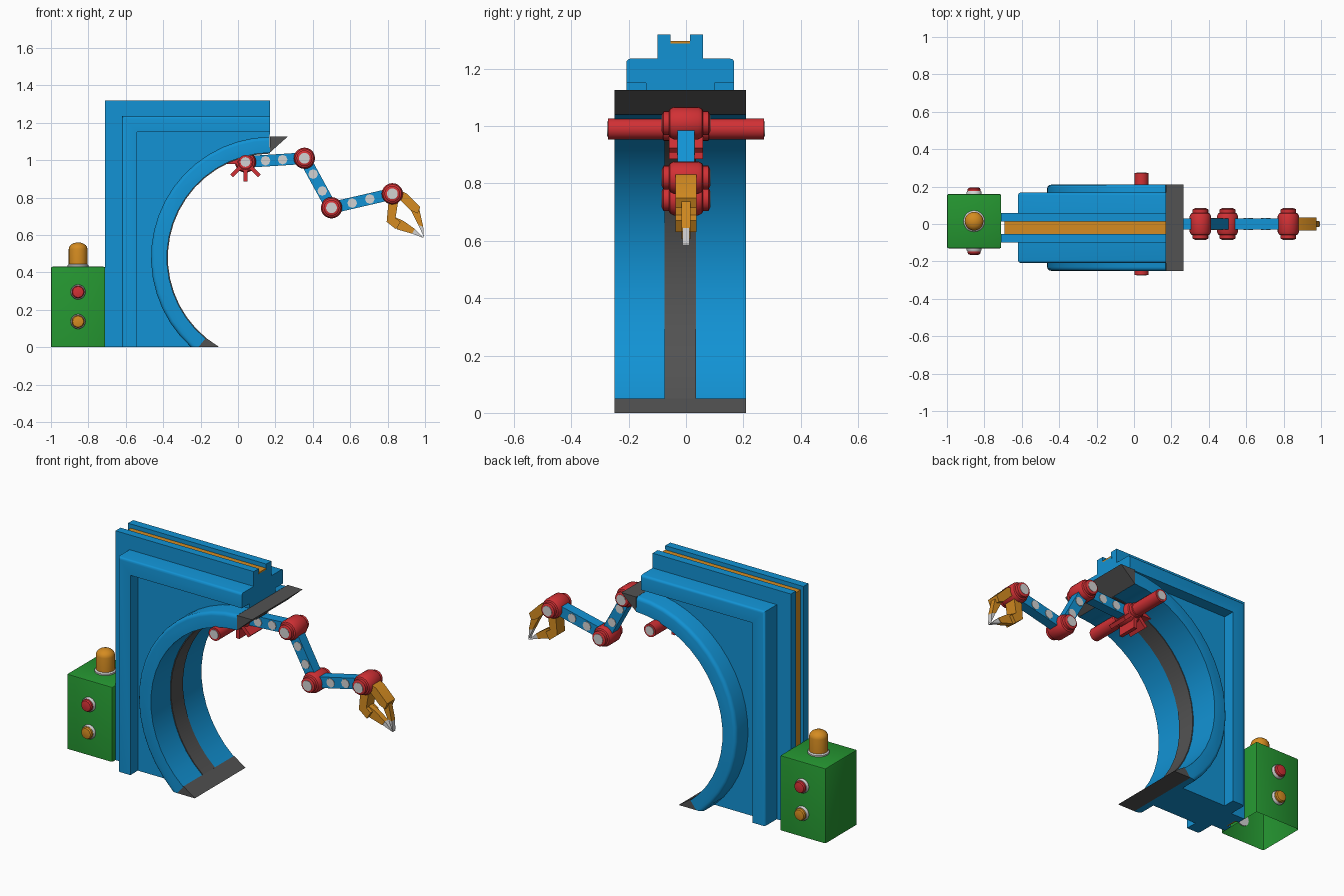
import bpy, bmesh, math
from mathutils import Vector, Matrix

if "Cube" in bpy.data.objects:
    bpy.data.objects.remove(bpy.data.objects["Cube"])


def material(name, rgb):
    m = bpy.data.materials.new(name)
    m.diffuse_color = (*rgb, 1)
    m.use_nodes = True
    m.node_tree.nodes["Principled BSDF"].inputs["Base Color"].default_value = m.diffuse_color
    return m


BLUE = material("blue", (0.006, 0.29, 0.66))
RED = material("red", (0.64, 0.03, 0.035))
ORANGE = material("orange", (0.66, 0.26, 0.015))
GREEN = material("green", (0.018, 0.30, 0.03))
DARK = material("dark_grey", (0.085, 0.085, 0.085))
LIGHT = material("light_grey", (0.65, 0.65, 0.65))


def finish(name, bm, mat, angle=35):
    bmesh.ops.recalc_face_normals(bm, faces=bm.faces)
    me = bpy.data.meshes.new(name)
    bm.to_mesh(me)
    bm.free()
    ob = bpy.data.objects.new(name, me)
    bpy.context.collection.objects.link(ob)
    me.materials.append(mat)
    bpy.ops.object.select_all(action='DESELECT')
    ob.select_set(True)
    bpy.context.view_layer.objects.active = ob
    bpy.ops.object.shade_smooth_by_angle(angle=math.radians(angle))
    return ob


def prism(name, pts, y0, y1, mat, bevel=0, rule=None, segs=3):
    """Extrude an x-z outline along y; rule picks the edges to bevel."""
    bm = bmesh.new()
    face = bm.faces.new([bm.verts.new((x, y0, z)) for x, z in pts])
    ext = bmesh.ops.extrude_face_region(bm, geom=[face])
    bmesh.ops.translate(bm, vec=(0, y1 - y0, 0),
                        verts=[v for v in ext['geom'] if isinstance(v, bmesh.types.BMVert)])
    if bevel:
        edges = [e for e in bm.edges if rule is None or rule(e)]
        bmesh.ops.bevel(bm, geom=edges, offset=bevel, segments=segs, profile=0.5, affect='EDGES')
    return finish(name, bm, mat)


def lathe(name, profile, loc, axis, mat, n=20):
    """Turn (radius, height) points around an axis through loc."""
    bm = bmesh.new()
    rot = Vector((0, 0, 1)).rotation_difference(Vector(axis)).to_matrix()
    rings = [[bm.verts.new(Vector(loc) + rot @ Vector((r * math.cos(math.tau * i / n),
              r * math.sin(math.tau * i / n), h))) for i in range(n)] for r, h in profile]
    for a, b in zip(rings, rings[1:]):
        for i in range(n):
            bm.faces.new((a[i], a[(i + 1) % n], b[(i + 1) % n], b[i]))
    bm.faces.new(rings[0])
    bm.faces.new(rings[-1])
    return finish(name, bm, mat)


CX, CZ, YC = 0.18, 0.48, -0.02      # arch centre and body mid-plane
END = 0.17                          # right end of the body


def arc(r, a0, a1, n=18):
    return [(CX + r * math.cos(math.radians(a0 + (a1 - a0) * i / n)),
             CZ + r * math.sin(math.radians(a0 + (a1 - a0) * i / n))) for i in range(n + 1)]


def body_outline(x0, top):
    return [(x0, 0), (x0, top), (END, top)] + arc(0.6, 91, 233.1)


def corner_bar(x0, top, t, t2):
    return [(x0, 0), (x0, top), (END, top), (END, top - t2), (x0 + t, top - t2), (x0 + t, 0)]


# Layered body: spine, groove strip, panel and raised rim
prism("spine_core", body_outline(-0.685, 1.29), YC - 0.04, YC + 0.04, BLUE)
prism("spine_strip", corner_bar(-0.692, 1.296, 0.008, 0.008), YC - 0.034, YC + 0.034, ORANGE)
for side, y in (("front", YC - 0.08), ("back", YC + 0.034)):
    prism("spine_cheek_" + side, body_outline(-0.71, 1.32), y, y + 0.046, BLUE)
prism("side_panel", body_outline(-0.6, 1.2), YC - 0.12, YC + 0.12, BLUE)


def outer_rim(e):
    return all(v.co.x < -0.61 or v.co.z > 1.22 for v in e.verts) and \
        abs(e.verts[0].co.y - e.verts[1].co.y) < 0.01 and \
        abs(e.verts[0].co.x - e.verts[1].co.x) + abs(e.verts[0].co.z - e.verts[1].co.z) > 0.5


prism("raised_rim", corner_bar(-0.62, 1.235, 0.08, 0.085), YC - 0.188, YC + 0.188, BLUE, 0.014, outer_rim)


# Arch with rounded outer edges
def outer_arc(e):
    return all(math.hypot(v.co.x - CX, v.co.z - CZ) > 0.62 for v in e.verts) and \
        abs(e.verts[0].co.y - e.verts[1].co.y) < 0.01


prism("arch", arc(0.645, 91, 228.1) + [(-0.212, 0)] + arc(0.56, 230.8, 91),
      YC - 0.23, YC + 0.23, BLUE, 0.02, outer_arc)
prism("arch_stripe", arc(0.562, 91, 230.8) + arc(0.555, 230.8, 91), YC - 0.055, YC + 0.055, DARK)
prism("lower_blade", [(-0.212, 0), (-0.1, 0), (-0.172, 0.05)], YC - 0.23, YC + 0.23, DARK)
prism("upper_blade", [(END, 1.125), (0.265, 1.125), (0.17, 1.04)], YC - 0.23, YC + 0.23, DARK)

# Control box, open underneath, with lamp and buttons
BX, BY = -0.855, 0.015
bm = bmesh.new()
bmesh.ops.create_cube(bm, size=1, matrix=Matrix.Translation((BX, BY, 0.215)) @ Matrix.Diagonal((0.29, 0.29, 0.43, 1)))
bmesh.ops.bevel(bm, geom=[e for e in bm.edges if max(v.co.z for v in e.verts) > 0.1],
                offset=0.008, segments=2, profile=0.5, affect='EDGES')
bmesh.ops.delete(bm, geom=[f for f in bm.faces if all(v.co.z < 0.001 for v in f.verts)], context='FACES')
finish("control_box", bm, GREEN)
lathe("lamp_collar", [(0.057, 0), (0.057, 0.01), (0.05, 0.016)], (BX, BY, 0.428), (0, 0, 1), LIGHT)
dome = [(0.05, 0.0), (0.05, 0.085)] + [(0.05 * math.cos(a), 0.085 + 0.035 * math.sin(a))
                                      for a in (0.3, 0.6, 0.9, 1.2, 1.45)]
lathe("lamp", dome, (BX, BY, 0.44), (0, 0, 1), ORANGE)
for side, s in (("front", -1), ("back", 1)):
    for label, z, mat in (("upper", 0.295, RED), ("lower", 0.137, ORANGE)):
        loc = (BX, BY + s * 0.145, z)
        lathe(f"{label}_button_ring_{side}", [(0.04, -0.005), (0.04, 0.01), (0.036, 0.016)], loc, (0, s, 0), LIGHT)
        lathe(f"{label}_button_{side}", [(0.034, 0), (0.034, 0.026), (0.029, 0.033), (0.015, 0.036)],
              loc, (0, s, 0), mat)

# Shoulder axle with radial spokes
JOINTS = [(0.04, 0.99), (0.355, 1.01), (0.50, 0.745), (0.825, 0.82)]
sx, sz = JOINTS[0]
lathe("shoulder_axle", [(0.037, -0.272), (0.037, 0.272)], (sx, 0, sz), (0, 1, 0), RED)
for s in (-1, 1):
    lathe("axle_cap", [(0.026, 0), (0.026, 0.004)], (sx, s * 0.271, sz), (0, s, 0), LIGHT)


def bar(name, a, b, half, y, mat):
    a, b = Vector(a), Vector(b)
    n = (b - a).normalized().orthogonal() * half
    return prism(name, [a + n, b + n, b - n, a - n], -y, y, mat)


for deg in (180, 225, 270, 315):
    d = Vector((math.cos(math.radians(deg)), math.sin(math.radians(deg))))
    bar("shoulder_spoke", Vector(JOINTS[0]), Vector(JOINTS[0]) + d * 0.105, 0.011, 0.06, RED)

# Arm joints: round drums with narrower hubs and light end caps
drum = [(0.032, -0.083), (0.042, -0.078), (0.042, -0.06), (0.05, -0.056), (0.057, -0.042)]
drum += [(r, -h) for r, h in reversed(drum)]
for i, (x, z) in enumerate(JOINTS):
    lathe(f"arm_joint_{i}", drum, (x, 0, z), (0, 1, 0), RED)
    for s in (-1, 1):
        lathe(f"joint_cap_{i}", [(0.029, 0), (0.029, 0.003)], (x, s * 0.082, z), (0, s, 0), LIGHT)

# Arm links with light plates on both sides
for i, (p, q) in enumerate(zip(JOINTS, JOINTS[1:])):
    bar(f"arm_link_{i}", p, q, 0.031, 0.029, BLUE)
    pv, qv = Vector(p), Vector(q)
    for t in ((0.34, 0.63) if i != 1 else (0.32, 0.66)):
        c = pv.lerp(qv, t)
        for s in (-1, 1):
            lathe(f"link_plate_{i}", [(0.026, 0), (0.026, 0.004)], (c.x, s * 0.028, c.y), (0, s, 0), LIGHT, 8)

# Claw: two bent fingers, wide at the knuckle and narrow at the tip
prism("upper_finger_base", [(0.84, 0.81), (0.85, 0.845), (0.905, 0.82), (0.975, 0.75), (0.96, 0.715),
                            (0.925, 0.73), (0.88, 0.775)], -0.036, 0.036, ORANGE)
prism("upper_finger_end", [(0.92, 0.74), (0.968, 0.745), (0.99, 0.645), (0.965, 0.652)], -0.016, 0.016, ORANGE)
prism("upper_finger_tip", [(0.965, 0.652), (0.99, 0.645), (0.994, 0.588)], -0.013, 0.013, LIGHT)
prism("lower_finger_base", [(0.805, 0.78), (0.855, 0.77), (0.842, 0.69), (0.87, 0.67), (0.845, 0.63),
                            (0.795, 0.67)], -0.036, 0.036, ORANGE)
prism("lower_finger_end", [(0.84, 0.695), (0.885, 0.675), (0.945, 0.632), (0.93, 0.607), (0.85, 0.63)],
      -0.016, 0.016, ORANGE)
prism("lower_finger_tip", [(0.945, 0.632), (0.994, 0.583), (0.93, 0.607)], -0.013, 0.013, LIGHT)
